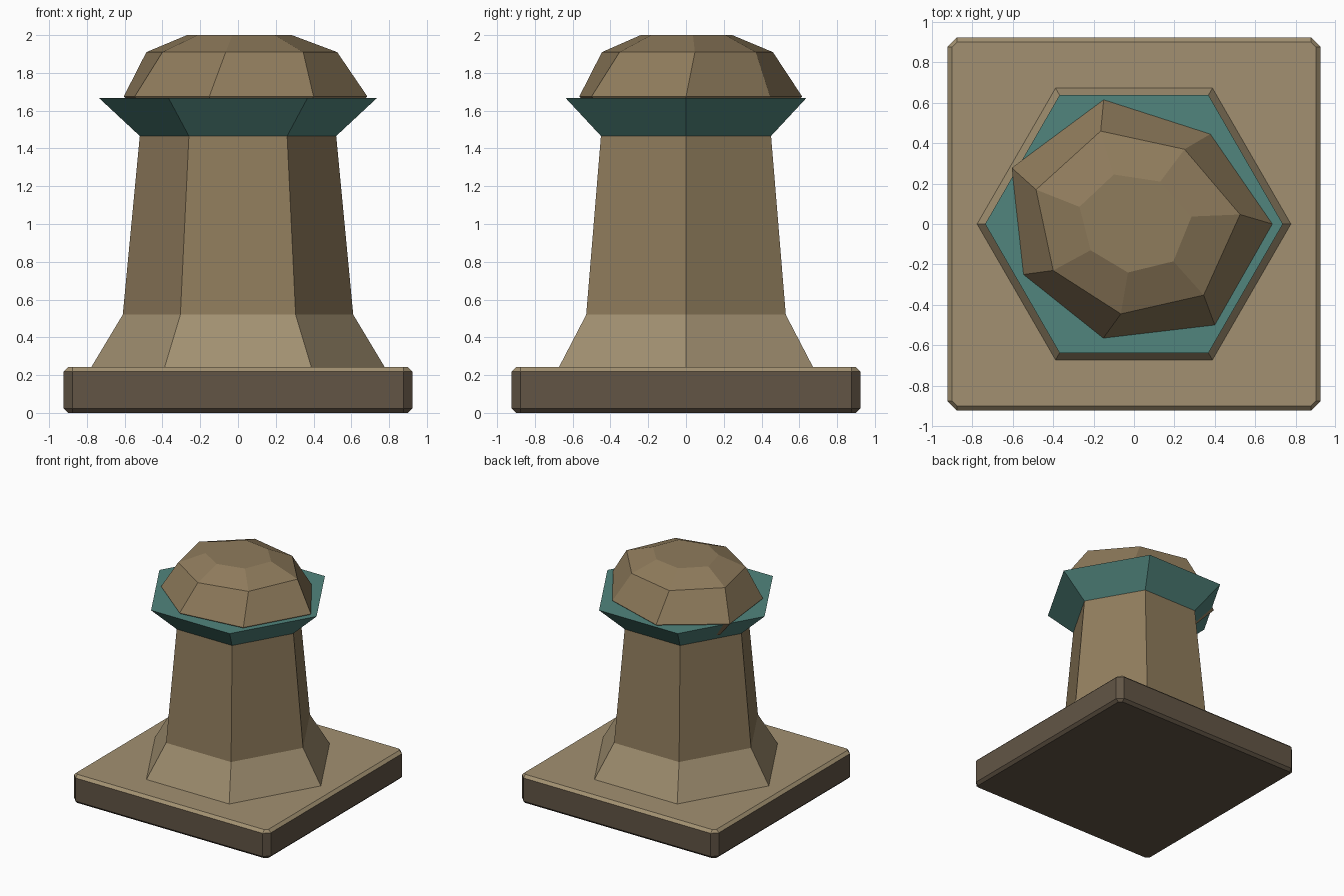
import bpy, math

if "Cube" in bpy.data.objects:
    bpy.data.objects.remove(bpy.data.objects["Cube"])


def material(name, rgb):
    m = bpy.data.materials.new(name)
    m.diffuse_color = (*rgb, 1)
    m.use_nodes = True
    m.node_tree.nodes["Principled BSDF"].inputs["Base Color"].default_value = m.diffuse_color
    return m


stone = material("stone", (0.275, 0.20, 0.107))
pale_stone = material("pale_stone", (0.36, 0.28, 0.165))
dark_stone = material("dark_stone", (0.122, 0.091, 0.060))
teal = material("teal", (0.083, 0.235, 0.205))


def loft(name, rings, mat):
    """Skin a stack of equal-length rings and cap both ends."""
    n = len(rings[0])
    verts = [p for ring in rings for p in ring]
    faces = [tuple(reversed(range(n))),
             tuple(range(len(verts) - n, len(verts)))]
    for k in range(len(rings) - 1):
        for i in range(n):
            j = (i + 1) % n
            faces.append((k * n + i, k * n + j, (k + 1) * n + j, (k + 1) * n + i))
    me = bpy.data.meshes.new(name)
    me.from_pydata(verts, [], faces)
    me.materials.append(mat)
    ob = bpy.data.objects.new(name, me)
    bpy.context.collection.objects.link(ob)
    return ob


def hexagon(r, z):
    return [(r * math.cos(i * math.pi / 3), r * math.sin(i * math.pi / 3), z)
            for i in range(6)]


def cut_square(a, b, z):
    return [(a, -b, z), (a, b, z), (b, a, z), (-b, a, z),
            (-a, b, z), (-a, -b, z), (-b, -a, z), (b, -a, z)]


# Square plinth with chamfered edges and corners, paler on its upper faces
plinth = loft("plinth", [cut_square(0.90, 0.877, 0), cut_square(0.923, 0.877, 0.023),
                         cut_square(0.923, 0.877, 0.219), cut_square(0.90, 0.877, 0.242)],
              dark_stone)
plinth.data.materials.append(pale_stone)
for f in plinth.data.polygons:
    if f.normal.z > 0.3:
        f.material_index = 1

# Six-sided column with a paler flared foot
column = loft("column", [hexagon(0.778, 0.24), hexagon(0.61, 0.52),
                         hexagon(0.52, 1.466)], stone)
column.data.materials.append(pale_stone)
for f in column.data.polygons:
    if 0.3 < f.normal.z < 0.9:
        f.material_index = 1

# Flared teal collar
loft("collar", [hexagon(0.52, 1.466), hexagon(0.737, 1.668)], teal)

# Irregular seven-sided boulder sitting in the collar
widest = [(0.685, 0.0), (0.378, 0.445), (-0.15, 0.615), (-0.605, 0.278),
          (-0.547, -0.25), (-0.152, -0.565), (0.40, -0.50)]
shoulder = [(0.525, 0.047), (0.25, 0.37), (-0.165, 0.46), (-0.485, 0.17),
            (-0.40, -0.23), (-0.065, -0.445), (0.345, -0.352)]
crown = [(0.285, 0.037), (0.13, 0.21), (-0.10, 0.245), (-0.27, 0.085),
         (-0.215, -0.13), (-0.03, -0.24), (0.195, -0.185)]
loft("boulder", [[(x * 0.77, y * 0.77, 1.52) for x, y in widest],
                 [(x, y, 1.675) for x, y in widest],
                 [(x, y, 1.91) for x, y in shoulder],
                 [(x, y, 2.0) for x, y in crown]], stone)
